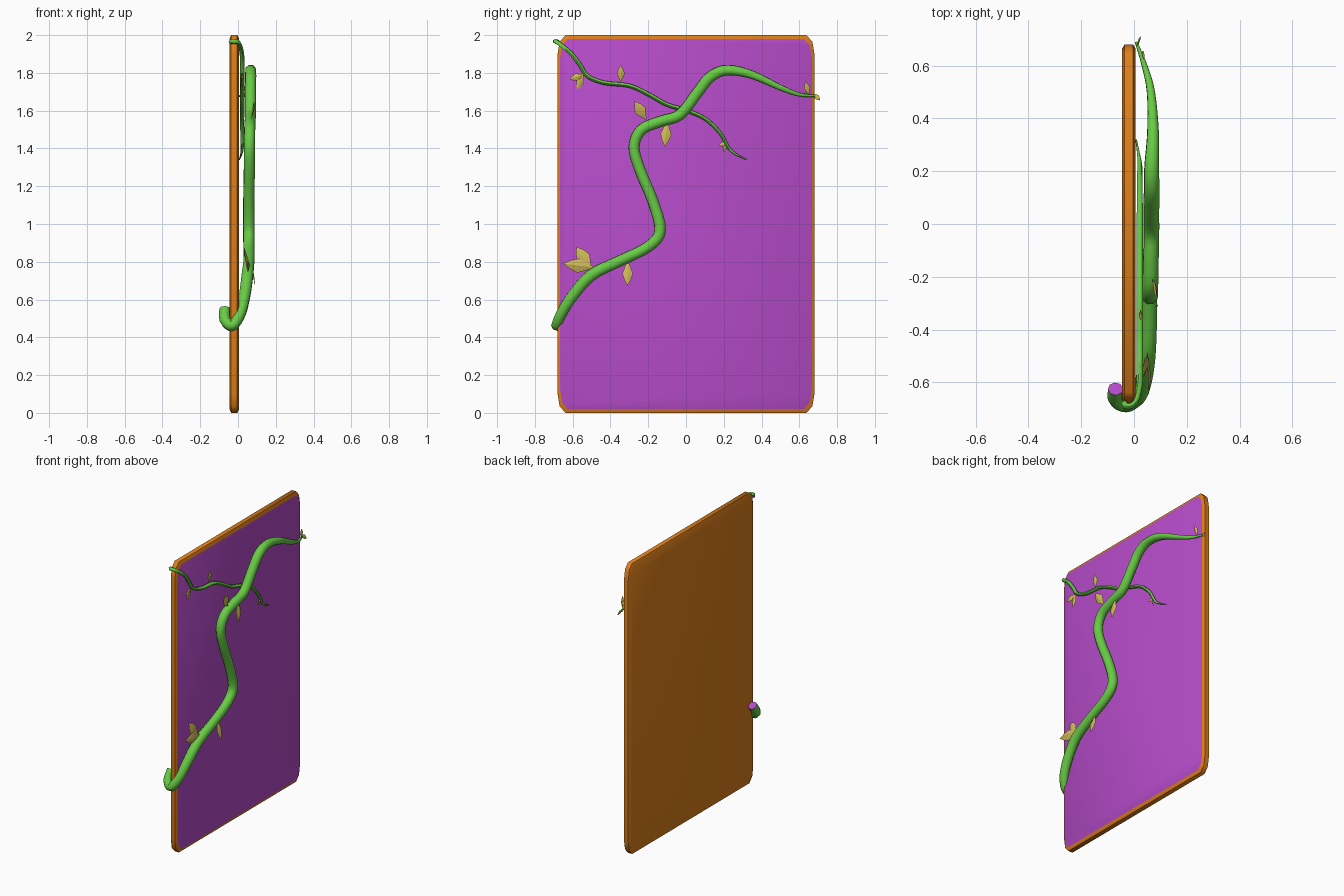
import bpy, bmesh, math
from mathutils import Vector


def mat(name, col):
    m = bpy.data.materials.new(name)
    m.diffuse_color = (*col, 1)
    return m


ORANGE = mat("orange", (0.72, 0.21, 0.01))
PURPLE = mat("purple", (0.46, 0.07, 0.58))
GREEN = mat("green", (0.14, 0.60, 0.06))
YELLOW = mat("leaf_yellow", (0.62, 0.48, 0.10))


def finish(bm, name, mats, angle=40):
    bmesh.ops.recalc_face_normals(bm, faces=bm.faces)
    me = bpy.data.meshes.new(name)
    bm.to_mesh(me)
    bm.free()
    for m in mats:
        me.materials.append(m)
    ob = bpy.data.objects.new(name, me)
    bpy.context.collection.objects.link(ob)
    bpy.ops.object.select_all(action='DESELECT')
    ob.select_set(True)
    bpy.context.view_layer.objects.active = ob
    bpy.ops.object.shade_smooth_by_angle(angle=math.radians(angle))
    return ob


def bridge(bm, rings):
    for a, b in zip(rings, rings[1:]):
        n = len(a)
        for i in range(n):
            bm.faces.new((a[i], a[(i + 1) % n], b[(i + 1) % n], b[i]))


# Board: clipped-corner outline lofted through its thickness, purple front
def board():
    bm = bmesh.new()
    corner = [(0.68, 0.90), (0.669, 0.965), (0.638, 1.0)]
    outline = []
    for sy, sz in ((1, 1), (-1, 1), (-1, -1), (1, -1)):
        pts = [(sy * y, sz * z) for y, z in corner]
        outline += pts if sy * sz > 0 else pts[::-1]
    rings = []
    for x, inset in ((-0.045, 0.014), (-0.036, 0.0), (-0.004, 0.0), (0.006, 0.014)):
        k = (0.68 - inset) / 0.68
        h = 1 - inset * 1.4
        rings.append([bm.verts.new((x, y * k, 1 + z * h)) for y, z in outline])
    bridge(bm, rings)
    bm.faces.new(rings[0])
    bm.faces.new(rings[-1]).material_index = 1
    finish(bm, "board", [ORANGE, PURPLE], 50)


def catmull(p, steps):
    """Smooth path through (x, y, z, radius) points."""
    p = [Vector(q) for q in p]
    p = [2 * p[0] - p[1]] + p + [2 * p[-1] - p[-2]]
    out = []
    for i in range(1, len(p) - 2):
        a, b, c, d = p[i - 1:i + 3]
        for s in range(steps):
            t = s / steps
            out.append(0.5 * (2 * b + (c - a) * t + (2 * a - 5 * b + 4 * c - d) * t * t
                              + (3 * b - a - 3 * c + d) * t ** 3))
    return out + [p[-2]]


# Vine: tapered tube swept along a path, purple cut end at the start
def vine(name, pts, sides, steps=4):
    bm = bmesh.new()
    path = catmull(pts, steps)
    pos = [Vector(q[:3]) for q in path]
    rings, prev, side = [], None, None
    for i, q in enumerate(path):
        t = (pos[min(i + 1, len(pos) - 1)] - pos[max(i - 1, 0)]).normalized()
        side = t.orthogonal().normalized() if prev is None else prev.rotation_difference(t) @ side
        up = t.cross(side)
        prev = t
        ring = []
        for k in range(sides):
            a = math.tau * k / sides
            ring.append(bm.verts.new(pos[i] + q[3] * (side * math.cos(a) + up * math.sin(a))))
        rings.append(ring)
    bridge(bm, rings)
    bm.faces.new(rings[0]).material_index = 1
    bm.faces.new(rings[-1])
    finish(bm, name, [GREEN, PURPLE], 60)


# Leaf: pointed blade with a folded midrib
def leaf(name, base, tip, width):
    bm = bmesh.new()
    base, tip = Vector(base), Vector(tip)
    d = tip - base
    w = Vector((1, 0, 0)).cross(d).normalized() * width / 2
    fold = Vector((width * 0.15, 0, 0))
    rows = []
    for t, k in ((0, 0.08), (0.25, 0.6), (0.5, 1), (0.75, 0.65), (1, 0.02)):
        c = base + d * t
        rows.append([bm.verts.new(v) for v in (c - w * k, c + fold * k, c + w * k)])
    for a, b in zip(rows, rows[1:]):
        for i in range(2):
            bm.faces.new((a[i], a[i + 1], b[i + 1], b[i]))
    finish(bm, name, [YELLOW], 20)


board()

vine("main_vine", [
    (-0.07, -0.625, 0.55, 0.029), (-0.068, -0.665, 0.49, 0.03), (-0.03, -0.685, 0.462, 0.029),
    (0.012, -0.66, 0.525, 0.03), (0.035, -0.6, 0.62, 0.032), (0.05, -0.5, 0.73, 0.033),
    (0.058, -0.35, 0.805, 0.031), (0.058, -0.2, 0.88, 0.031), (0.057, -0.137, 0.965, 0.032),
    (0.057, -0.175, 1.12, 0.031), (0.06, -0.245, 1.29, 0.031), (0.06, -0.275, 1.41, 0.031),
    (0.062, -0.235, 1.50, 0.031), (0.064, -0.13, 1.545, 0.031), (0.066, -0.03, 1.58, 0.031),
    (0.066, 0.06, 1.695, 0.031), (0.067, 0.13, 1.78, 0.031), (0.067, 0.22, 1.815, 0.029),
    (0.072, 0.35, 1.79, 0.023), (0.064, 0.5, 1.722, 0.016), (0.04, 0.6, 1.685, 0.011),
    (0.008, 0.69, 1.678, 0.005)], 8)

vine("thin_vine", [
    (-0.04, -0.675, 1.962, 0.012), (-0.025, -0.692, 1.967, 0.013), (0.005, -0.675, 1.957, 0.012),
    (0.02, -0.61, 1.905, 0.012), (0.022, -0.56, 1.84, 0.012), (0.022, -0.52, 1.782, 0.012),
    (0.022, -0.43, 1.747, 0.012), (0.022, -0.3, 1.732, 0.012), (0.022, -0.2, 1.687, 0.012),
    (0.022, -0.1, 1.632, 0.012), (0.022, 0.0, 1.602, 0.012), (0.022, 0.1, 1.558, 0.011),
    (0.022, 0.18, 1.482, 0.010), (0.022, 0.225, 1.405, 0.009), (0.018, 0.26, 1.372, 0.006),
    (0.008, 0.32, 1.342, 0.003)], 6)

LEAVES = [
    ((0.02, -0.545, 1.80), (0.012, -0.575, 1.71), 0.042),
    ((0.02, -0.545, 1.79), (0.03, -0.615, 1.765), 0.04),
    ((0.02, -0.345, 1.755), (0.03, -0.345, 1.84), 0.042),
    ((0.07, -0.212, 1.555), (0.085, -0.272, 1.65), 0.062),
    ((0.07, -0.1, 1.54), (0.085, -0.112, 1.41), 0.058),
    ((0.05, -0.505, 0.76), (0.03, -0.58, 0.88), 0.075),
    ((0.05, -0.49, 0.77), (0.055, -0.65, 0.79), 0.075),
    ((0.06, -0.308, 0.80), (0.09, -0.31, 0.675), 0.056),
    ((0.022, 0.22, 1.43), (0.03, 0.172, 1.415), 0.025),
    ((0.022, 0.215, 1.43), (0.012, 0.20, 1.385), 0.022),
    ((0.03, 0.65, 1.685), (0.04, 0.632, 1.755), 0.032),
    ((0.01, 0.675, 1.69), (0.026, 0.71, 1.655), 0.028),
]
for i, (b, t, w) in enumerate(LEAVES):
    leaf(f"leaf_{i + 1}", b, t, w)
